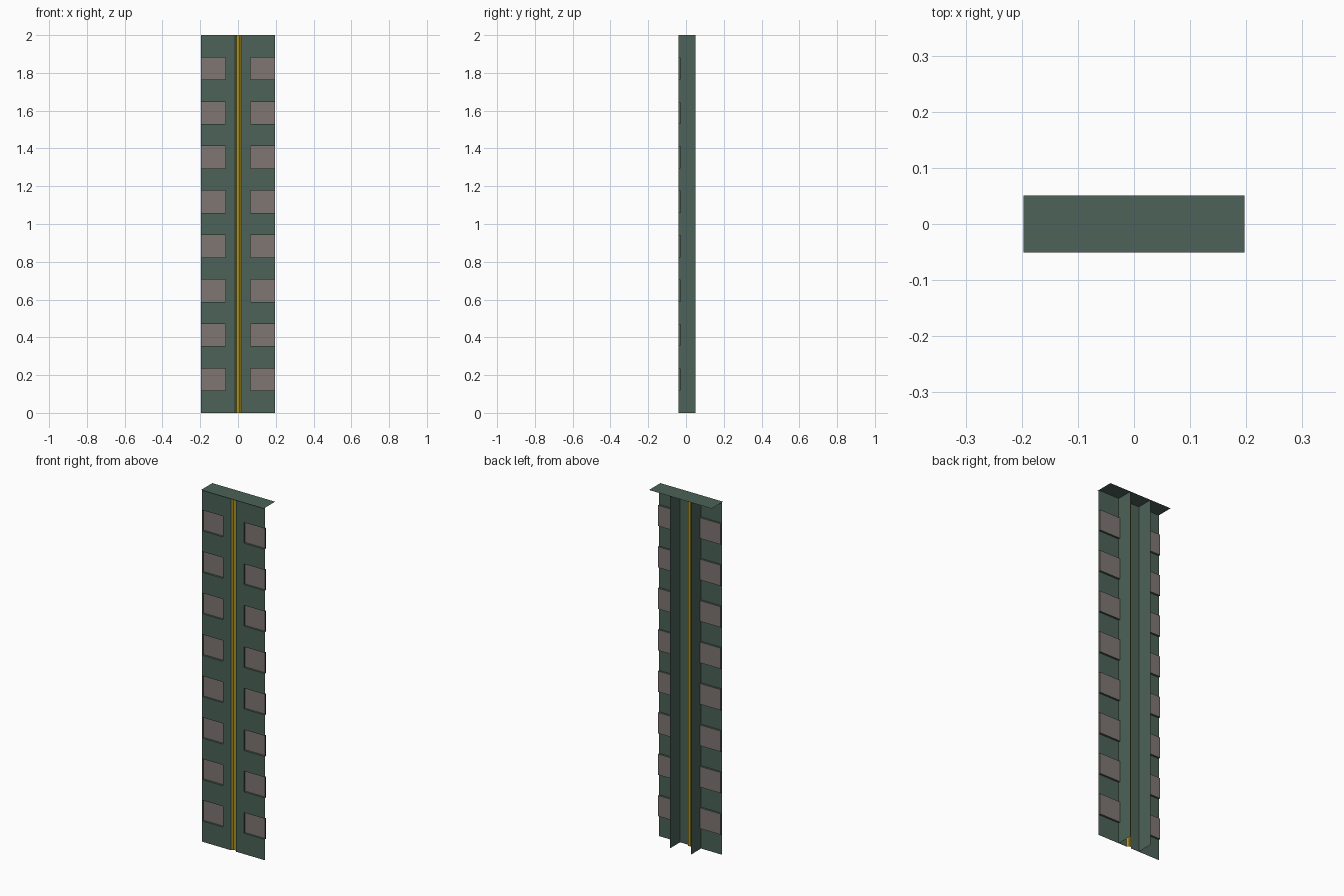
import bpy

if "Cube" in bpy.data.objects:
    bpy.data.objects.remove(bpy.data.objects["Cube"])

W, D, H = 0.197, 0.051, 2.0      # half width, half depth, height
FRONT, BACK = -0.041, -0.030     # sheet plane and recess floor
INNER = 0.066                    # recess inner edge / fin position
GROOVE, FLOOR = 0.015, 0.007     # half widths of the central groove
ROWS = 8
STEP = H / (2 * ROWS + 1)


def material(name, rgb):
    m = bpy.data.materials.new(name)
    m.diffuse_color = (*rgb, 1)
    m.use_nodes = True
    m.node_tree.nodes["Principled BSDF"].inputs["Base Color"].default_value = m.diffuse_color
    return m


GREEN = material("dark_green", (0.072, 0.122, 0.098))
PINK = material("warm_grey", (0.21, 0.18, 0.17))
GOLD = material("gold", (0.42, 0.30, 0.015))


def sheet(name, quads, mat):
    """Object made of separate quads, welded where corners meet."""
    index, faces = {}, []
    for q in quads:
        faces.append([index.setdefault(tuple(round(c, 5) for c in p), len(index)) for p in q])
    me = bpy.data.meshes.new(name)
    me.from_pydata(list(index), [], faces)
    me.materials.append(mat)
    ob = bpy.data.objects.new(name, me)
    bpy.context.collection.objects.link(ob)
    return ob


def facing_front(x0, x1, z0, z1, y):
    return [(x0, y, z0), (x1, y, z0), (x1, y, z1), (x0, y, z1)]


def recess_walls(x0, x1, z0, z1):
    loop = [(x0, z0), (x1, z0), (x1, z1), (x0, z1)]
    walls = []
    for (ax, az), (bx, bz) in zip(loop, loop[1:] + loop[:1]):
        walls.append([(ax, FRONT, az), (bx, FRONT, bz), (bx, BACK, bz), (ax, BACK, az)])
    return walls


# front sheet with a ladder of recesses on each side
front, panels = [], []
for x0, x1 in ((-W, -INNER), (INNER, W)):
    for i in range(2 * ROWS + 1):
        z0, z1 = i * STEP, (i + 1) * STEP
        if i % 2:
            front += recess_walls(x0, x1, z0, z1)
            panels.append(facing_front(x0, x1, z0, z1, BACK))
        else:
            front.append(facing_front(x0, x1, z0, z1, FRONT))
for x0, x1 in ((-INNER, -GROOVE), (GROOVE, INNER)):
    front.append(facing_front(x0, x1, 0, H, FRONT))
sheet("front_sheet", front, GREEN)
sheet("recess_panels", panels, PINK)

# gold channel down the middle
profile = [(-GROOVE, FRONT), (-FLOOR, BACK), (FLOOR, BACK), (GROOVE, FRONT)]
channel = [[(ax, ay, 0), (bx, by, 0), (bx, by, H), (ax, ay, H)]
           for (ax, ay), (bx, by) in zip(profile, profile[1:])]
sheet("centre_channel", channel, GOLD)

# two rear fins
for side, name in ((-1, "left_fin"), (1, "right_fin")):
    x = side * INNER
    quad = [(x, FRONT, 0), (x, D, 0), (x, D, H), (x, FRONT, H)]
    sheet(name, [quad if side > 0 else quad[::-1]], GREEN)

# top cap
sheet("top_cap", [[(-W, -D, H), (W, -D, H), (W, D, H), (-W, D, H)]], GREEN)
